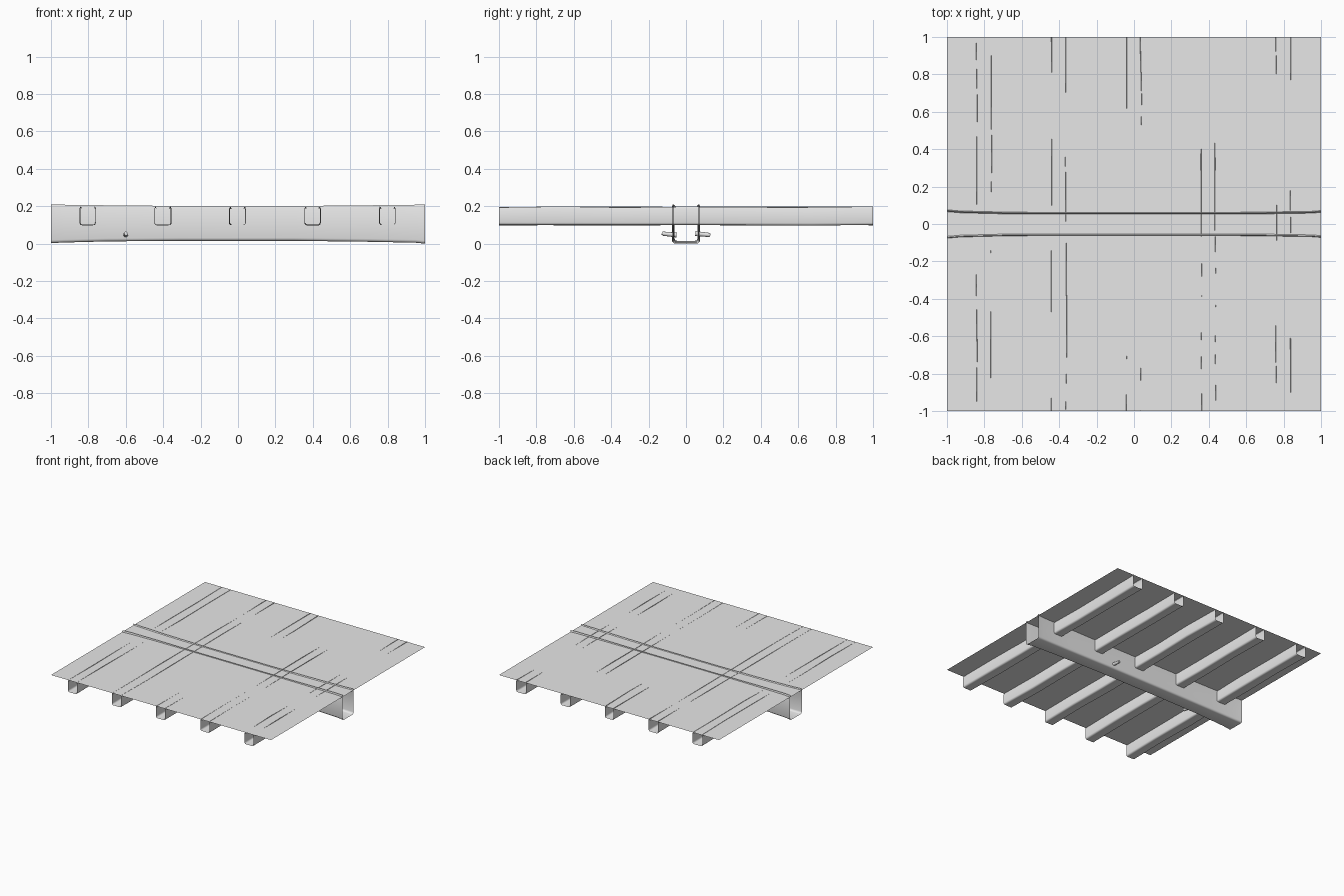
import bpy, bmesh, math, random
from mathutils import Vector

random.seed(4)
if "Cube" in bpy.data.objects:
    bpy.data.objects.remove(bpy.data.objects["Cube"], do_unlink=True)

grey = bpy.data.materials.new("plain_grey")
grey.use_nodes = True
grey.diffuse_color = (0.8, 0.8, 0.8, 1)
grey.node_tree.nodes["Principled BSDF"].inputs["Base Color"].default_value = grey.diffuse_color

PANEL_Z = 0.195


def finish(name, bm, smooth=True):
    mesh = bpy.data.meshes.new(name)
    bm.to_mesh(mesh)
    bm.free()
    mesh.materials.append(grey)
    obj = bpy.data.objects.new(name, mesh)
    bpy.context.collection.objects.link(obj)
    if smooth:
        bpy.ops.object.select_all(action='DESELECT')
        obj.select_set(True)
        bpy.context.view_layer.objects.active = obj
        bpy.ops.object.shade_smooth_by_angle(angle=math.radians(40))
    return obj


def channel_profile(left, right, bottom, top, radius, lip):
    """Open-topped channel: inward lips, walls and rounded lower corners."""
    points = [(left + lip, top - 0.008), (left + 0.004, top), (left, top - 0.01)]
    for cx, start in ((left + radius, 180), (right - radius, 270)):
        for step in range(4):
            a = math.radians(start + step * 30)
            points.append((cx + radius * math.cos(a), bottom + radius + radius * math.sin(a)))
    points += [(right, top - 0.01), (right - 0.004, top), (right - lip, top - 0.008)]
    return points


def loft(name, sections, place):
    """Skin open-ended sections; place turns (along, across, up) into a point."""
    bm = bmesh.new()
    rings = [[bm.verts.new(place(along, u, z)) for u, z in profile]
             for along, profile in sections]
    for a, b in zip(rings, rings[1:]):
        for i in range(len(a) - 1):
            bm.faces.new((a[i], a[i + 1], b[i + 1], b[i]))
    bm.normal_update()
    # make the underside face outwards
    low = min(bm.faces, key=lambda f: f.calc_center_median().z)
    if low.normal.z > 0:
        bmesh.ops.reverse_faces(bm, faces=bm.faces[:])
    return finish(name, bm)


# Ceiling panel: a single thin sheet
bm = bmesh.new()
bm.faces.new([bm.verts.new((x, y, PANEL_Z)) for x, y in ((-1, -1), (1, -1), (1, 1), (-1, 1))])
finish("ceiling_panel", bm, smooth=False)

# Five slightly uneven joists running front to back
for index in range(5):
    centre = -0.802 + index * 0.4
    sections = []
    for step in range(7):
        along = -1 + step / 3
        w = 0.042 + random.uniform(-0.002, 0.003)
        c = centre + random.uniform(-0.003, 0.003)
        top = PANEL_Z + random.uniform(-0.002, 0.004)
        bottom = 0.1 + random.uniform(-0.003, 0.003)
        sections.append((along, channel_profile(c - w, c + w, bottom, top, 0.013, 0.008)))
    loft(f"joist_{index + 1}", sections, lambda a, u, z: (u, a, z))

# Main beam running left to right, a little fuller at its ends
stations = [(-1, 0.076, 0.003, 0.208), (-0.93, 0.07, 0.006, 0.208), (-0.7, 0.064, 0.012, 0.205),
            (-0.3, 0.062, 0.015, 0.201), (0.3, 0.062, 0.015, 0.201), (0.7, 0.064, 0.01, 0.205),
            (0.95, 0.068, 0.005, 0.208), (1, 0.072, 0.0, 0.208)]
loft("main_beam",
     [(x, channel_profile(-w, w, low, high, 0.016, 0.01)) for x, w, low, high in stations],
     lambda a, u, z: (a, u, z))

# Small wooden pegs on the beam's front and back
for name, x, side in (("front_peg", -0.6, -1), ("back_peg", 0.25, 1)):
    bm = bmesh.new()
    bmesh.ops.create_cone(bm, cap_ends=True, segments=10, radius1=0.013, radius2=0.011, depth=0.08)
    tip = [e for e in bm.edges if all(v.co.z > 0 for v in e.verts)]
    bmesh.ops.bevel(bm, geom=tip, offset=0.004, segments=2, affect='EDGES')
    peg = finish(name, bm)
    direction = Vector((0, side, -0.1 if side > 0 else 0.1))
    peg.rotation_euler = direction.to_track_quat('Z', 'Y').to_euler()
    peg.location = (x, side * 0.09, 0.05)
